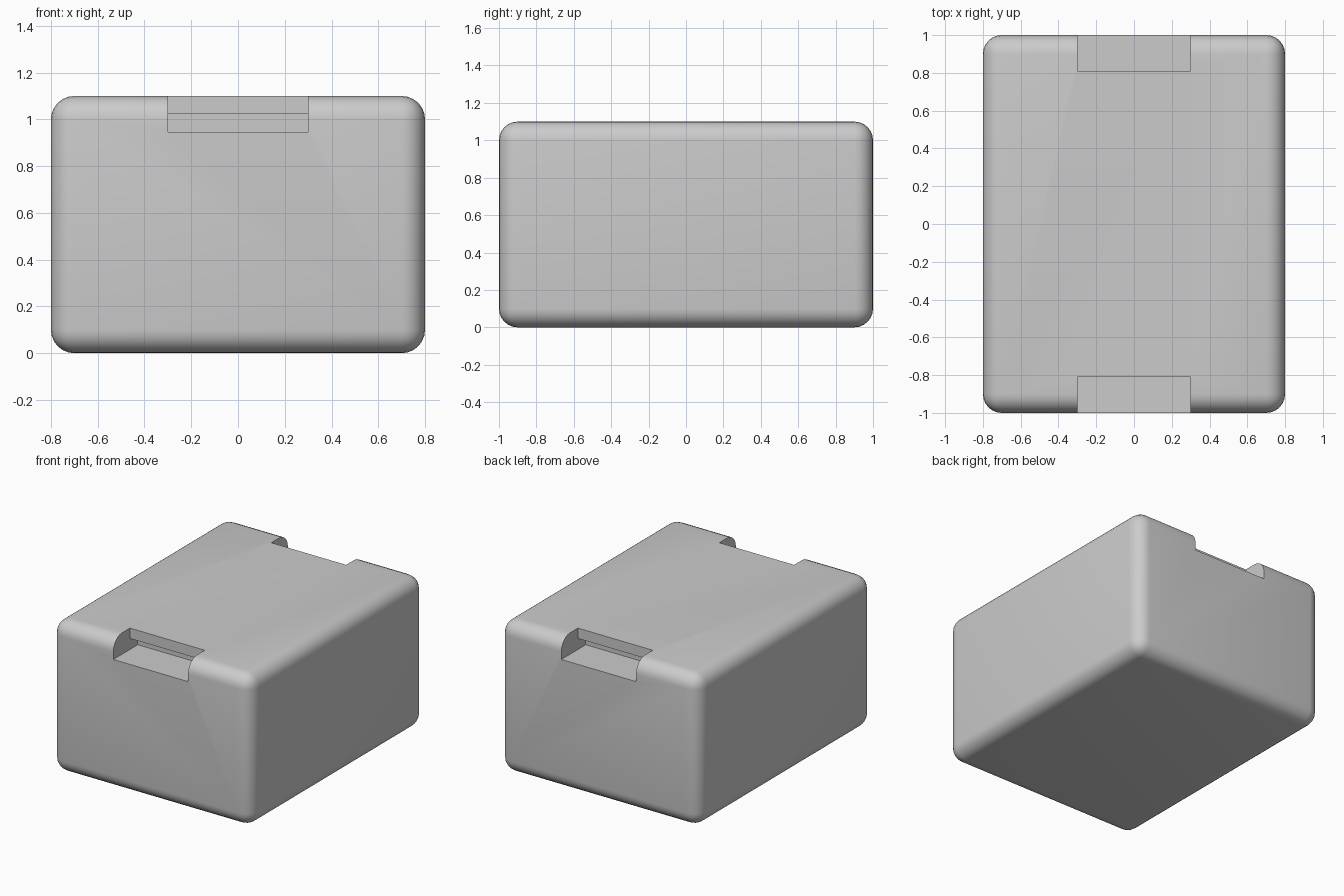
import bpy, bmesh
from math import radians

if "Cube" in bpy.data.objects:
    bpy.data.objects.remove(bpy.data.objects["Cube"])

# Rounded case body
bpy.ops.mesh.primitive_cube_add(size=1, location=(0, 0, 0.55))
body = bpy.context.object
body.name = "case_body"
body.scale = (1.6, 2.0, 1.1)
bpy.ops.object.transform_apply(location=True, rotation=False, scale=True)
bevel = body.modifiers.new("rounding", 'BEVEL')
bevel.width = 0.1
bevel.segments = 6
bevel.limit_method = 'NONE'


def grip_cutter(name, side):
    """L-shaped finger slot with an undercut; side is -1 front, 1 back."""
    profile = [(1.1, 0.945), (0.72, 0.945), (0.72, 1.025),
               (0.81, 1.025), (0.81, 1.2), (1.1, 1.2)]
    bm = bmesh.new()
    face = bm.faces.new([bm.verts.new((-0.3, side * y, z)) for y, z in profile])
    ext = bmesh.ops.extrude_face_region(bm, geom=[face])
    moved = [v for v in ext["geom"] if isinstance(v, bmesh.types.BMVert)]
    bmesh.ops.translate(bm, verts=moved, vec=(0.6, 0, 0))
    bmesh.ops.recalc_face_normals(bm, faces=bm.faces)
    mesh = bpy.data.meshes.new(name)
    bm.to_mesh(mesh)
    bm.free()
    ob = bpy.data.objects.new(name, mesh)
    bpy.context.collection.objects.link(ob)
    ob.hide_render = True
    return ob


# Finger slots at both ends
cutters = [grip_cutter("front_slot_cutter", -1), grip_cutter("back_slot_cutter", 1)]
for cutter in cutters:
    mod = body.modifiers.new("slot", 'BOOLEAN')
    mod.operation = 'DIFFERENCE'
    mod.solver = 'EXACT'
    mod.object = cutter

# Bake the modifiers, drop the cutters and smooth the rounding
bpy.context.view_layer.objects.active = body
for mod in list(body.modifiers):
    bpy.ops.object.modifier_apply(modifier=mod.name)
for cutter in cutters:
    bpy.data.objects.remove(cutter)
bpy.ops.object.shade_smooth_by_angle(angle=radians(35))
